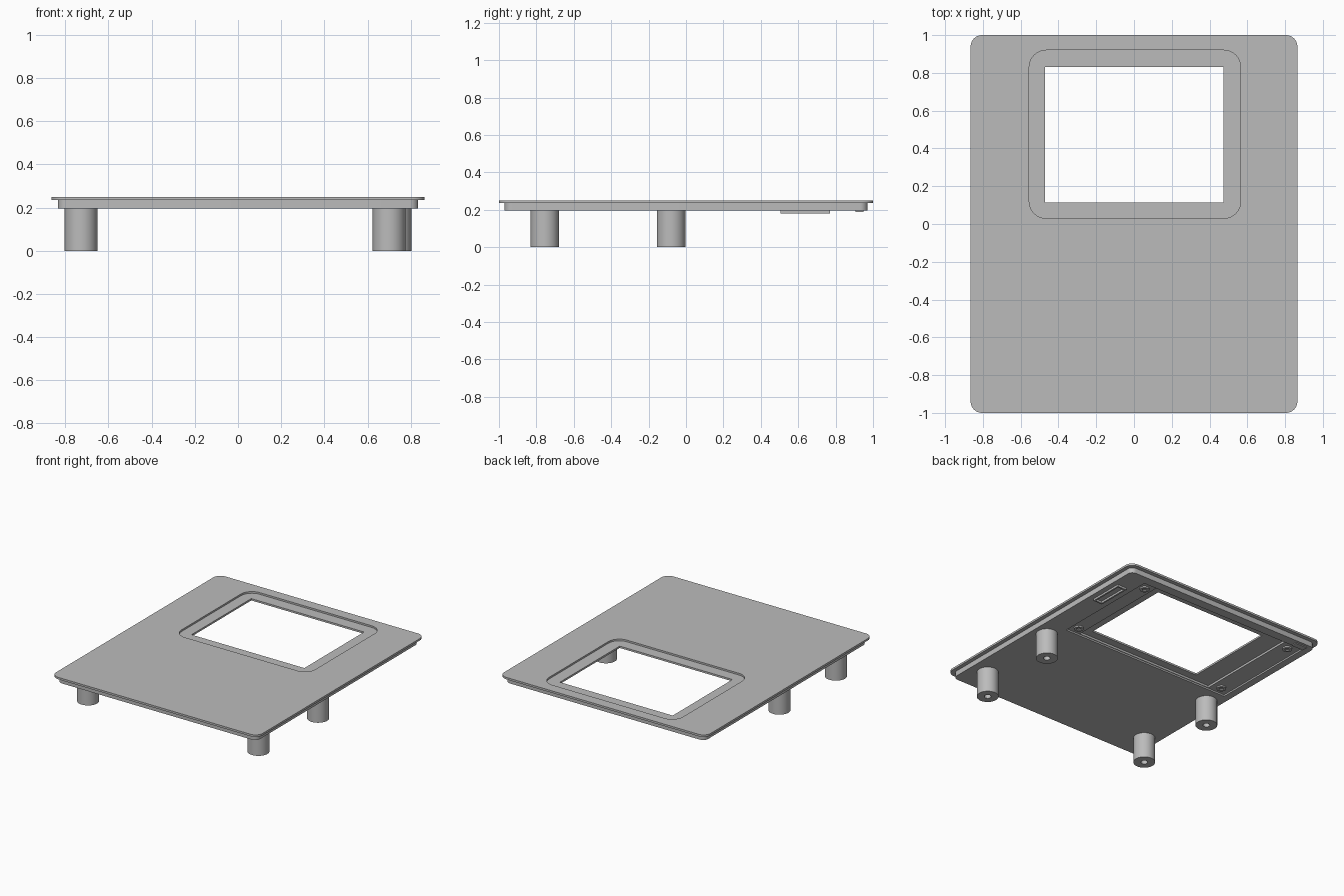
import bpy, bmesh, math

if "Cube" in bpy.data.objects:
    bpy.data.objects.remove(bpy.data.objects["Cube"])

grey = bpy.data.materials.new("plain grey")
grey.use_nodes = True
GREY = (0.5, 0.5, 0.5, 1)
grey.diffuse_color = GREY
grey.node_tree.nodes["Principled BSDF"].inputs["Base Color"].default_value = GREY


def finish(name, bm):
    bmesh.ops.recalc_face_normals(bm, faces=bm.faces)
    mesh = bpy.data.meshes.new(name)
    bm.to_mesh(mesh)
    bm.free()
    mesh.materials.append(grey)
    ob = bpy.data.objects.new(name, mesh)
    bpy.context.collection.objects.link(ob)
    return ob


def slab(name, x0, x1, y0, y1, z0, z1, r=0.0):
    """Rectangular slab with rounded vertical corners."""
    bm = bmesh.new()
    pts = []
    corners = [(x1 - r, y1 - r), (x0 + r, y1 - r), (x0 + r, y0 + r), (x1 - r, y0 + r)]
    steps = 8 if r else 0
    for k, (cx, cy) in enumerate(corners):
        for i in range(steps + 1):
            a = math.pi / 2 * (k + i / max(steps, 1))
            pts.append(bm.verts.new((cx + r * math.cos(a), cy + r * math.sin(a), z0)))
    base = bm.faces.new(pts)
    out = bmesh.ops.extrude_face_region(bm, geom=[base])
    top = [v for v in out["geom"] if isinstance(v, bmesh.types.BMVert)]
    bmesh.ops.translate(bm, verts=top, vec=(0, 0, z1 - z0))
    return finish(name, bm)


def tube(name, x, y, z0, z1, r, hole, depth):
    """Cylinder with a blind hole in its lower end."""
    bm = bmesh.new()
    profile = [(0, z1), (r, z1), (r, z0), (hole, z0), (hole, z0 + depth), (0, z0 + depth)]
    verts = [bm.verts.new((x + a, y, z)) for a, z in profile]
    edges = [bm.edges.new(p) for p in zip(verts, verts[1:])]
    bmesh.ops.spin(bm, geom=verts + edges, cent=(x, y, 0), axis=(0, 0, 1),
                   angle=math.tau, steps=40)
    bmesh.ops.remove_doubles(bm, verts=bm.verts, dist=0.0001)
    return finish(name, bm)


def boolean(ob, tool, operation):
    mod = ob.modifiers.new(operation.lower(), "BOOLEAN")
    mod.operation = operation
    mod.solver = "EXACT"
    mod.object = tool
    tool.hide_render = True
    tool.hide_set(True)


# cover: wide top plate over a narrower locating step
cover = slab("cover_plate", -0.865, 0.865, -1, 1, 0.235, 0.25, 0.06)
step = slab("lower_step", -0.835, 0.835, -0.97, 0.97, 0.195, 0.24, 0.04)
boolean(cover, step, "UNION")

# screen bezel recess on top, window opening, stepped pocket underneath
cutters = [
    slab("bezel_cutter", -0.555, 0.565, 0.03, 0.92, 0.237, 0.3, 0.09),
    slab("window_cutter", -0.47, 0.475, 0.115, 0.83, 0.1, 0.4),
    slab("board_pocket_cutter", -0.78, 0.66, 0.05, 0.9, 0.1, 0.207),
    slab("screen_pocket_cutter", -0.63, 0.54, 0.055, 0.895, 0.1, 0.223),
]
for cutter in cutters:
    boolean(cover, cutter, "DIFFERENCE")

# bake the cuts and drop the helpers
bpy.context.view_layer.update()
depsgraph = bpy.context.evaluated_depsgraph_get()
baked = bpy.data.meshes.new_from_object(cover.evaluated_get(depsgraph))
cover.modifiers.clear()
cover.data = baked
for helper in cutters + [step]:
    bpy.data.objects.remove(helper)

# legs with screw holes
round_parts = []
for name, x, y in [("front_left_leg", 0.70, -0.755), ("rear_left_leg", 0.727, -0.08),
                   ("front_right_leg", -0.727, -0.755), ("rear_right_leg", -0.727, -0.08)]:
    round_parts.append(tube(name, x, y, 0, 0.2, 0.076, 0.024, 0.1))

# small screw posts beside the screen pocket
for x in (0.60, -0.70):
    for y in (0.115, 0.83):
        round_parts.append(tube("screw_post", x, y, 0.196, 0.21, 0.034, 0.016, 0.008))

# raised frame on the underside, left of the window
for x in (0.722, 0.788):
    slab("socket_frame_side", x - 0.006, x + 0.006, 0.505, 0.77, 0.18, 0.198)
for y in (0.511, 0.764):
    slab("socket_frame_end", 0.728, 0.782, y - 0.006, y + 0.006, 0.18, 0.198)

# low tab near the rear edge
slab("rear_tab", -0.78, -0.68, 0.905, 0.95, 0.188, 0.198)

for ob in round_parts + [cover]:
    bpy.ops.object.select_all(action="DESELECT")
    ob.select_set(True)
    bpy.context.view_layer.objects.active = ob
    bpy.ops.object.shade_smooth_by_angle(angle=math.radians(30))
